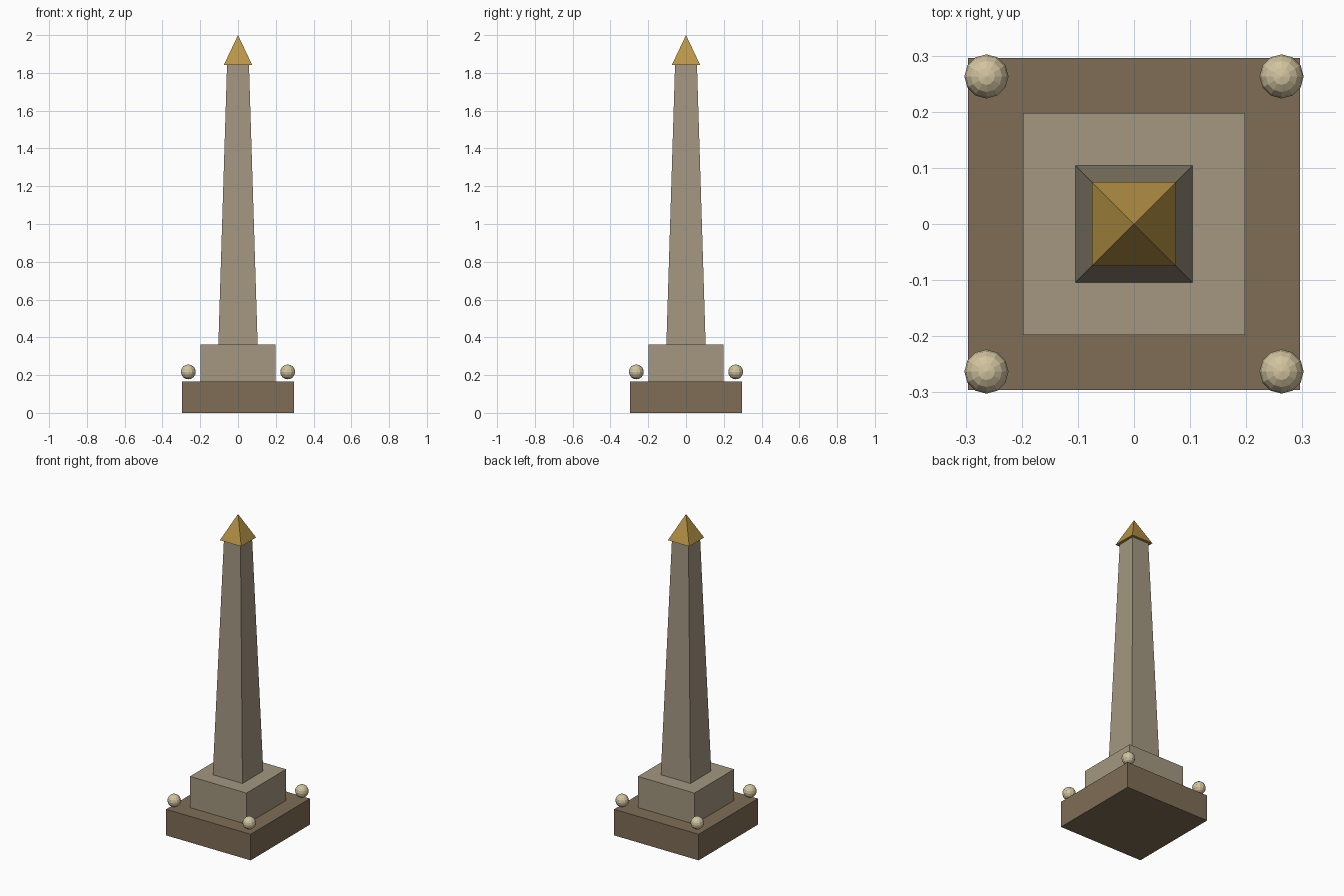
import bpy
import math

default = bpy.data.objects.get("Cube")
if default:
    bpy.data.objects.remove(default, do_unlink=True)


def material(name, rgb):
    mat = bpy.data.materials.new(name)
    mat.use_nodes = True
    mat.diffuse_color = (*rgb, 1)
    mat.node_tree.nodes["Principled BSDF"].inputs["Base Color"].default_value = (*rgb, 1)
    return mat


def finish(name, mat):
    obj = bpy.context.object
    obj.name = name
    obj.data.materials.append(mat)
    bpy.ops.object.transform_apply(location=False, rotation=True, scale=True)
    return obj


def square_block(name, half_bottom, half_top, z0, z1, mat):
    """Four-sided prism, taper or pyramid with sides facing the axes."""
    bpy.ops.mesh.primitive_cone_add(
        vertices=4, radius1=half_bottom * math.sqrt(2), radius2=half_top * math.sqrt(2),
        depth=z1 - z0, location=(0, 0, (z0 + z1) / 2), rotation=(0, 0, math.pi / 4))
    return finish(name, mat)


brown = material("brown stone", (0.209, 0.153, 0.093))
stone = material("pale stone", (0.366, 0.309, 0.216))
gold = material("gold", (0.479, 0.296, 0.061))
cream = material("cream stone", (0.64, 0.55, 0.35))

# Stepped base, tapering shaft and overhanging cap
square_block("base", 0.296, 0.296, 0, 0.165, brown)
square_block("plinth", 0.198, 0.198, 0.165, 0.362, stone)
square_block("shaft", 0.104, 0.058, 0.362, 1.843, stone)
square_block("cap", 0.0745, 0, 1.843, 2, gold)

# Corner balls hovering just above the base
for side, x in (("left", 0.263), ("right", -0.263)):
    for end, y in (("front", -0.263), ("back", 0.263)):
        bpy.ops.mesh.primitive_uv_sphere_add(
            segments=12, ring_count=8, radius=0.0393, location=(x, y, 0.217))
        finish(f"{end}_{side}_ball", cream)
